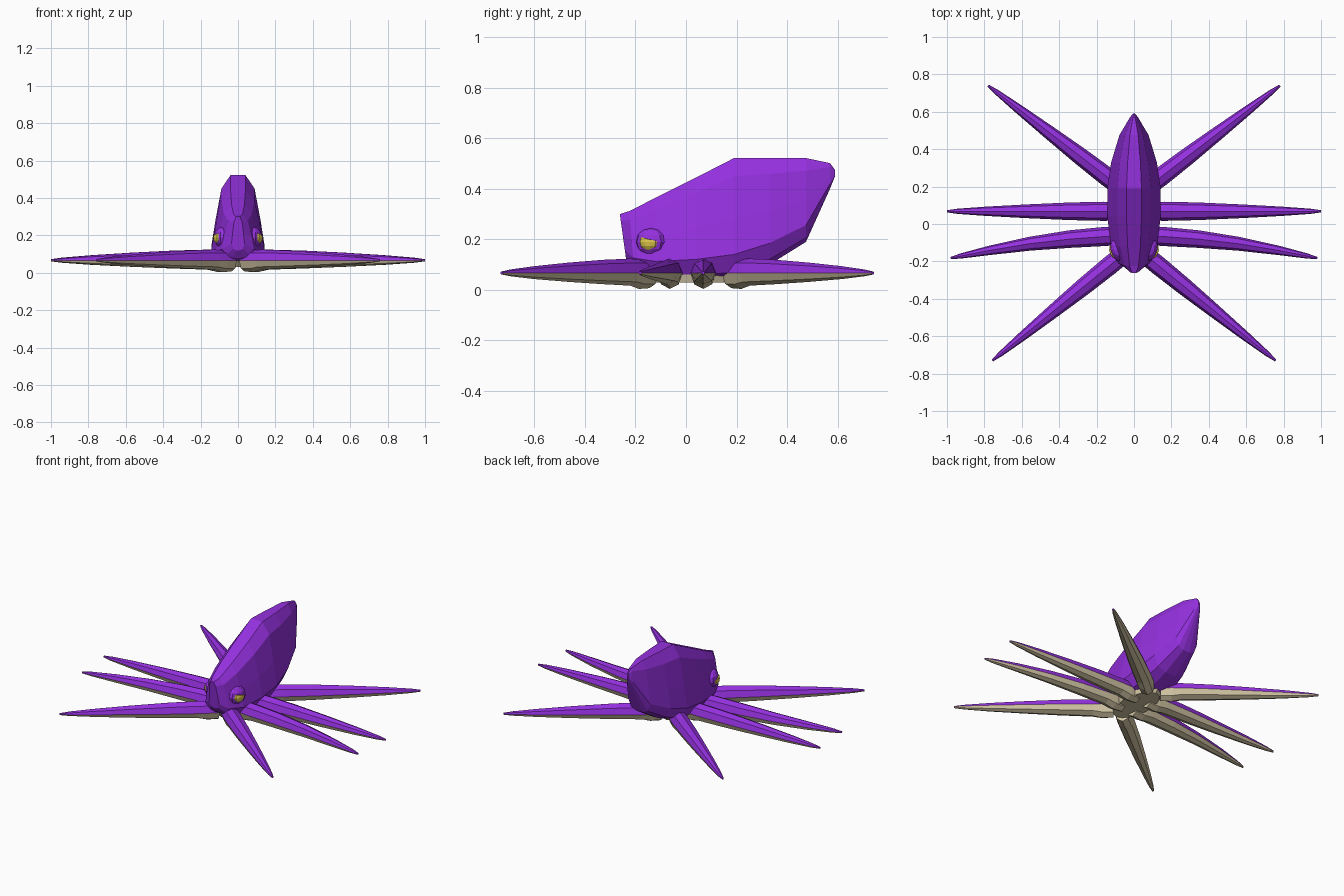
import bpy, bmesh, math
from mathutils import Vector, Matrix

if "Cube" in bpy.data.objects:
    bpy.data.objects.remove(bpy.data.objects["Cube"])


def material(name, rgb):
    m = bpy.data.materials.new(name)
    m.diffuse_color = (*rgb, 1)
    m.use_nodes = True
    m.node_tree.nodes["Principled BSDF"].inputs["Base Color"].default_value = m.diffuse_color
    return m


PURPLE = material("purple skin", (0.30, 0.03, 0.74))
TAN = material("pale underside", (0.66, 0.57, 0.38))
YELLOW = material("yellow eye", (0.72, 0.58, 0.07))


def finish(name, bm, mats):
    bmesh.ops.recalc_face_normals(bm, faces=bm.faces)
    me = bpy.data.meshes.new(name)
    bm.to_mesh(me)
    bm.free()
    for m in mats:
        me.materials.append(m)
    ob = bpy.data.objects.new(name, me)
    bpy.context.collection.objects.link(ob)
    return ob


def loft(bm, rings):
    # skin a list of closed rings and cap both ends
    loops = [[bm.verts.new(p) for p in r] for r in rings]
    n = len(loops[0])
    for a, b in zip(loops, loops[1:]):
        for i in range(n):
            j = (i + 1) % n
            bm.faces.new((a[i], a[j], b[j], b[i]))
    bm.faces.new(loops[0])
    bm.faces.new(loops[-1])


# Mantle and head: sections along y (y, top, bottom, half width, lean)
sections = [
    (-0.262, 0.300, 0.12, 0.035, 0.025),
    (-0.225, 0.312, 0.08, 0.085, 0.02),
    (-0.12, 0.365, 0.05, 0.122, 0.0),
    (0.04, 0.445, 0.04, 0.143, 0.0),
    (0.19, 0.522, 0.045, 0.143, 0.0),
    (0.33, 0.522, 0.10, 0.122, 0.0),
    (0.475, 0.522, 0.19, 0.078, 0.0),
    (0.57, 0.502, 0.40, 0.022, 0.0),
    (0.59, 0.475, 0.45, 0.006, 0.0),
]
outline = [(0.28, 1), (0.62, 0.85), (0.84, 0.5), (1, 0.2), (0.75, 0.05), (0.3, 0)]
outline += [(-x, h) for x, h in reversed(outline)]
bm = bmesh.new()
loft(bm, [[(x * w, y + lean * (1 - h), lo + h * (hi - lo)) for x, h in outline]
          for y, hi, lo, w, lean in sections])
finish("mantle", bm, [PURPLE])

# Arms: eight-sided tapered tubes, pale below the middle
# (fraction along, half width, height above middle, depth below middle)
taper = [(0, 0.045, 0.05, 0.06), (0.07, 0.05, 0.055, 0.063),
         (0.13, 0.051, 0.057, 0.05), (0.32, 0.047, 0.052, 0.044),
         (0.55, 0.037, 0.041, 0.035), (0.78, 0.025, 0.027, 0.024),
         (0.94, 0.014, 0.014, 0.013), (1, 0.006, 0.006, 0.006)]
arms = {"rear": ((0.05, 0.18), (0.78, 0.74), 0.0),
        "rear_side": ((0.04, 0.068), (1.0, 0.068), 0.0),
        "front_side": ((0.04, -0.06), (0.98, -0.182), 0.022),
        "front": ((0.035, -0.145), (0.757, -0.73), 0.0)}
MID = 0.067
for label, (root, tip, bow) in arms.items():
    for side, tag in ((1, "right"), (-1, "left")):
        a, b = Vector((root[0], root[1], MID)), Vector((tip[0], tip[1], MID))
        across = (b - a).normalized().cross(Vector((0, 0, 1)))
        rings = []
        for t, w, up, down in taper:
            c = a.lerp(b, t) + Vector((0, bow * math.sin(math.pi * t), 0))
            ring = []
            for k in range(8):
                ang = k * math.pi / 4
                s = math.sin(ang)
                p = c + across * w * math.cos(ang)
                ring.append((p.x * side, p.y, p.z + s * (up if s > 0 else down)))
            rings.append(ring)
        bm = bmesh.new()
        loft(bm, rings)
        for f in bm.faces:
            f.material_index = int(f.calc_center_median().z < MID - 0.001)
        finish(f"{label}_arm_{tag}", bm, [PURPLE, TAN])

# Mouth disc under the body
bm = bmesh.new()
loft(bm, [[(r * 0.105 * math.cos(k * math.pi / 8),
            0.02 + r * 0.20 * math.sin(k * math.pi / 8), z) for k in range(16)]
          for r, z in ((0.9, 0.03), (1, 0.065))])
finish("mouth_disc", bm, [TAN])


def ellipsoid(name, centre, radii, turn, mat, cut=None):
    bm = bmesh.new()
    bmesh.ops.create_uvsphere(bm, u_segments=10, v_segments=6, radius=1)
    bmesh.ops.scale(bm, vec=radii, verts=bm.verts)
    if cut:  # slice off the top along the brow line
        bmesh.ops.bisect_plane(bm, geom=bm.verts[:] + bm.edges[:] + bm.faces[:],
                               plane_co=(0, 0, cut), plane_no=(0, 0.25, 1),
                               clear_outer=True)
        bmesh.ops.holes_fill(bm, edges=[e for e in bm.edges if e.is_boundary])
    bmesh.ops.rotate(bm, matrix=Matrix.Rotation(turn, 3, 'Z'), verts=bm.verts)
    bmesh.ops.translate(bm, vec=centre, verts=bm.verts)
    finish(name, bm, [mat])


# Eyes: purple socket bulge with a half-closed yellow eye on each side
for side, tag in ((1, "right"), (-1, "left")):
    turn = -0.3 * side
    ellipsoid(f"eye_socket_{tag}", (0.088 * side, -0.14, 0.19),
              (0.038, 0.062, 0.055), turn, PURPLE)
    ellipsoid(f"eye_{tag}", (0.109 * side, -0.147, 0.19),
              (0.022, 0.04, 0.034), turn, YELLOW, cut=0.012)
